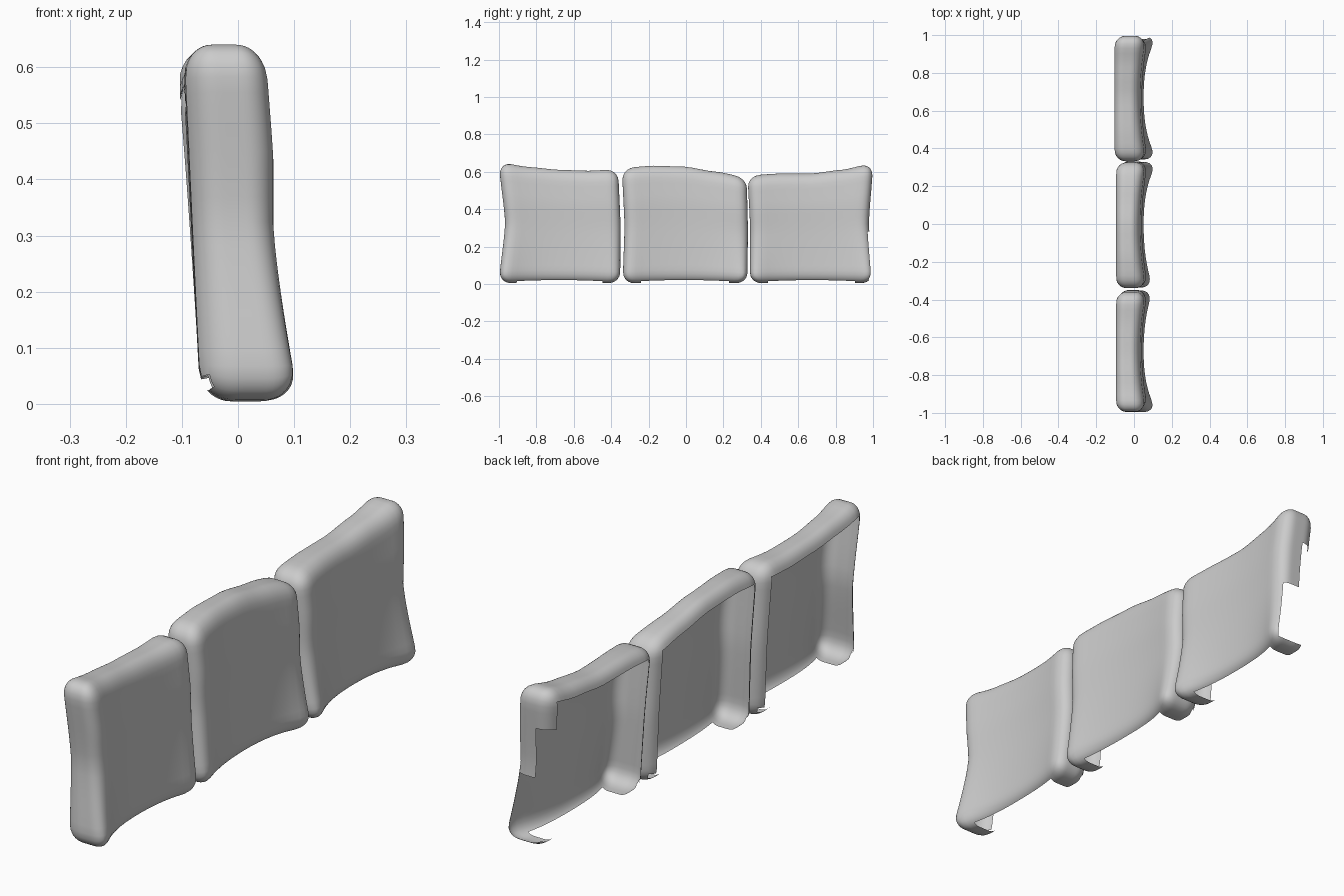
import bpy, bmesh, math
from mathutils import Vector

if "Cube" in bpy.data.objects:
    bpy.data.objects.remove(bpy.data.objects["Cube"])

HD, HH, R = 0.09, 0.31, 0.065      # half depth, half height, edge radius


def curve(pts, t):
    """Smooth interpolation through evenly spaced values, t in 0..1."""
    s = min(max(t, 0), 1) * (len(pts) - 1)
    i = min(int(s), len(pts) - 2)
    k = s - i
    k = 0.5 * k + 0.5 * k * k * (3 - 2 * k)
    return pts[i] * (1 - k) + pts[i + 1] * k


def cushion(name, left, right, top, flare, lean=0, torn=False):
    """Open-backed cushion shell facing +x. left/right: edge y at bottom, middle, top.
    top: height along y. flare: how far the two lower front corners push out."""
    hy = (right[1] - left[1]) / 2
    half = (HD, hy, HH)
    bm = bmesh.new()
    bmesh.ops.create_cube(bm, size=2)
    bmesh.ops.subdivide_edges(bm, edges=bm.edges[:], cuts=23, use_grid_fill=True)

    # open the back (leaving a curled rim) and the middle of the underside
    doomed = []
    for f in bm.faces:
        c = f.calc_center_median()
        x, y, z = [math.sin(t * math.pi / 2) * h for t, h in zip(c, half)]
        z += HH
        if c.x < -0.999:
            if (abs(y) < hy - 0.04 and z < 2 * HH - 0.04) or z < 0.05 \
                    or (torn and y > 0 and z < 0.48):
                doomed.append(f)
        elif c.z < -0.999 and abs(y) < hy - 0.085 and x < 0.06:
            doomed.append(f)
        elif torn and c.y > 0.999 and ((z < 0.26 and x < 0.06) or (z < 0.48 and x < -0.02)):
            doomed.append(f)
    bmesh.ops.delete(bm, geom=doomed, context='FACES')

    for v in bm.verts:
        # rounded box, tighter along top and bottom
        p = Vector([math.sin(t * math.pi / 2) * h for t, h in zip(v.co, half)])
        core = Vector([max(-(h - R), min(h - R, t)) for t, h in zip(p, half)])
        d = p - core
        if d.length > 1e-6:
            p = core + d.normalized() * R
        # sag and lean of the stuffing
        u, w, f = p.y / hy, (p.z + HH) / (2 * HH), (p.x + HD) / (2 * HD)
        low = max(0, 1 - w / 0.5) ** 1.3
        push = flare[0] if u < 0 else flare[1]
        front = 0.042 + 0.032 * u * u + push * abs(u) ** 3 * low + 0.012 * low
        front -= 0.015 * max(0, w - 0.7) / 0.3
        back = -0.07 - 0.03 * w + lean * w * w
        z0 = 0.012 * (1 - u * u)
        t = (u + 1) / 2
        yl, yr = curve(left, w), curve(right, w)
        v.co = (back + (front - back) * f, yl + (yr - yl) * t,
                z0 + (curve(top, t) - z0) * w)

    me = bpy.data.meshes.new(name)
    bm.to_mesh(me)
    bm.free()
    me.shade_smooth()
    bpy.context.collection.objects.link(bpy.data.objects.new(name, me))


# three back cushions in a row
cushion("back_cushion_left", (-1.0, -0.967, -1.0), (-0.352, -0.35, -0.362),
        (0.65, 0.625, 0.61, 0.605, 0.613), (0.055, 0.025))
cushion("back_cushion_middle", (-0.338, -0.329, -0.342), (0.328, 0.331, 0.325),
        (0.62, 0.632, 0.627, 0.60, 0.57), (0.025, 0.055))
cushion("back_cushion_right", (0.342, 0.343, 0.33), (1.0, 0.978, 1.0),
        (0.58, 0.59, 0.59, 0.61, 0.645), (0.055, 0.055), lean=-0.01, torn=True)
